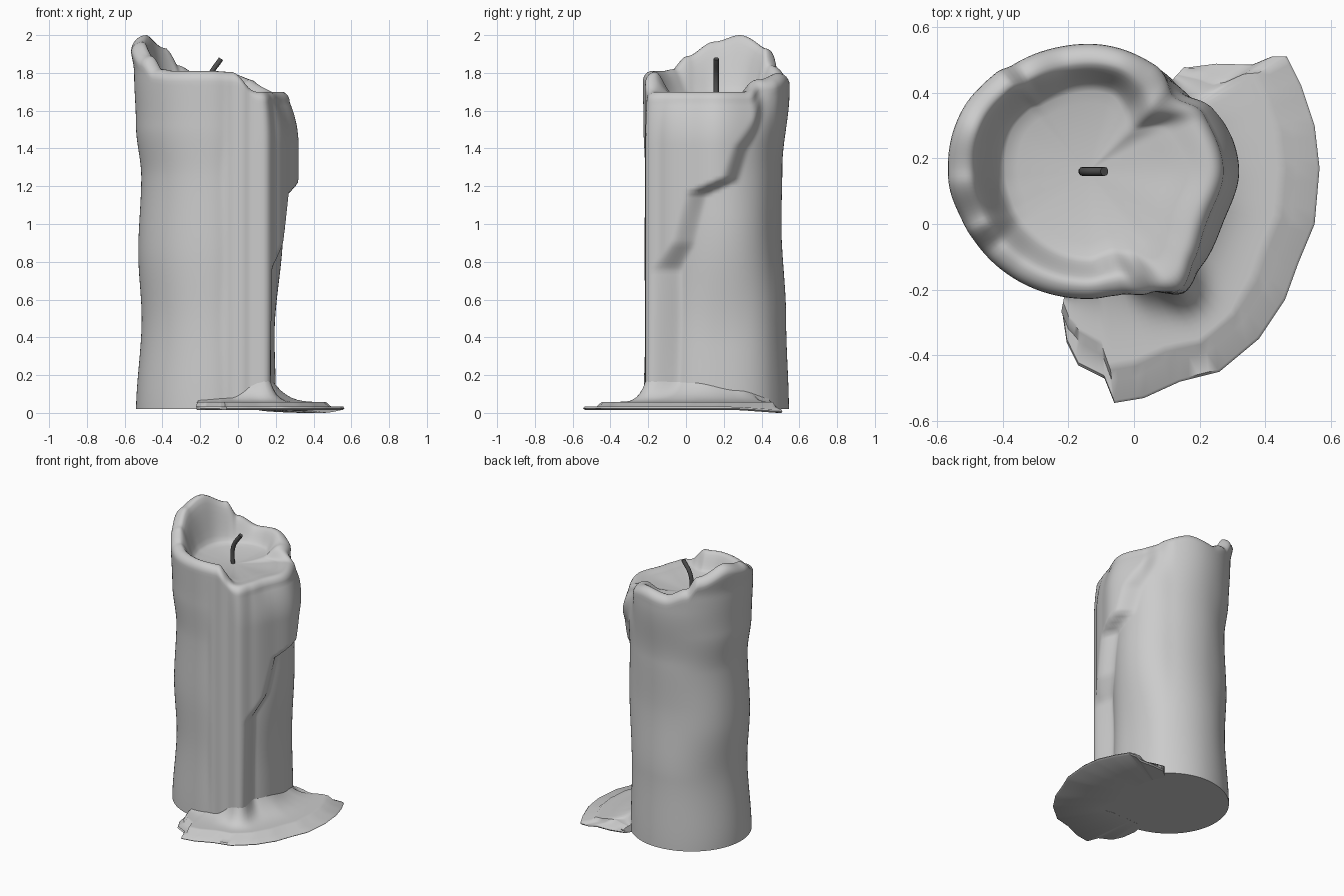
import bpy, bmesh, math

if "Cube" in bpy.data.objects:
    bpy.data.objects.remove(bpy.data.objects["Cube"])

CX, CY, BASE = -0.14, 0.16, 0.02          # candle axis and underside height


def smooth(t):
    t = max(0.0, min(1.0, t))
    return t * t * (3 - 2 * t)


def interp(table, x, ease=True):
    """Eased lookup in a short list of (key, value) pairs."""
    if x <= table[0][0]:
        return table[0][1]
    for (a, va), (b, vb) in zip(table, table[1:]):
        if x <= b:
            t = (x - a) / (b - a)
            return va + (vb - va) * (smooth(t) if ease else t)
    return table[-1][1]


# Angles run from -90 (front) through 0 (right), 90 (back), 180 (left) to 270
BODY = [(-90, .385), (-60, .368), (-30, .35), (0, .342), (50, .38), (90, .385), (180, .40), (270, .385)]
WAVE = [(0, 0), (.5, -.03), (.85, -.012), (1.25, -.028), (1.52, 0), (1.8, .01), (1.95, .03)]
WAVE_BACK = [(0, 0), (.5, -.015), (1.0, -.04), (1.3, -.035), (1.7, .003), (1.8, .005), (1.95, .03)]
DRIP = [(-90, .33), (-76, .385), (-63, .415), (-51, .472), (-40, .45), (-21, .44), (0, .46), (27, .44), (48, .385)]
DRIP_EDGE = [(0, -42), (.76, -40), (.9, -25), (1.16, -15), (1.24, 11), (1.4, 18), (1.6, 39), (1.72, 52)]
RIM = [(-90, 1.81), (-72, 1.805), (-54, 1.70), (25, 1.70), (48, 1.765), (75, 1.80), (100, 1.785),
       (122, 1.84), (133, 1.93), (160, 2.0), (182, 1.965), (205, 1.89), (220, 1.82), (235, 1.81), (270, 1.81)]
RIM_WIDTH = [(-90, .12), (-66, .14), (-40, .11), (0, .11), (30, .12), (50, .17), (75, .13), (130, .14),
             (180, .16), (220, .14), (270, .12)]
PUDDLE_RISE = [(-101, .01), (-75, .02), (-52, .11), (-20, .10), (20, .06), (48, .02)]


def wall_radius(deg, z):
    left = smooth((deg - 100) / 60)
    side = 0.35 + 0.65 * smooth((deg - 30) / 60) * smooth((270 - deg) / 70)
    wave = interp(WAVE_BACK, z) * (1 - left) + interp(WAVE, z) * left
    if deg < 20 or deg > 225:
        wave = interp(WAVE, z)
    elif deg < 60:
        k = smooth((deg - 20) / 40)
        wave = interp(WAVE, z) * (1 - k) + interp(WAVE_BACK, z) * k
    r = interp(BODY, deg) + wave * side
    # the right side swells gently below the run
    r += .045 * smooth((z - .35) / .7) * smooth(1 - abs(deg - 8) / 48)
    if deg < 65:
        # thick run of wax, its back edge stepping down the right side
        mask = smooth((interp(DRIP_EDGE, z, False) + 9 - deg) / 17)
        fade = 0.3 + 0.5 * smooth((deg + 50) / 25)
        top = max(0.0, (z - 1.42) / 0.28)
        d = interp(DRIP, deg) - r
        r += (d + math.sqrt(d * d + .0001)) / 2 * mask * smooth((deg + 92) / 12)
        # shoulder rounding over towards the lip
        r -= .09 * fade * min(1.0, top * top) * smooth((deg + 62) / 15) * smooth((58 - deg) / 25)
    return r


def polar(deg, r, z):
    a = math.radians(deg)
    return (CX + r * math.cos(a), CY + r * math.sin(a), z)


def bridge(bm, a, b, closed=True):
    n = len(a)
    for i in range(n if closed else n - 1):
        j = (i + 1) % n
        bm.faces.new((a[i], a[j], b[j], b[i]))


def finish(bm, name, angle):
    bmesh.ops.recalc_face_normals(bm, faces=bm.faces)
    me = bpy.data.meshes.new(name)
    bm.to_mesh(me)
    bm.free()
    ob = bpy.data.objects.new(name, me)
    bpy.context.collection.objects.link(ob)
    bpy.ops.object.select_all(action='DESELECT')
    ob.select_set(True)
    bpy.context.view_layer.objects.active = ob
    bpy.ops.object.shade_smooth_by_angle(angle=math.radians(angle))
    return ob


# Candle body: wall, rounded rim and melted pool as rings
N, ROWS, POOL = 180, 80, 1.69


def column(deg):
    h, w, d = interp(RIM, deg), interp(RIM_WIDTH, deg), 0.055
    pts = []
    for i in range(ROWS + 1):
        z = BASE + (h - d - BASE) * i / ROWS
        pts.append((wall_radius(deg, z), z))
    r = pts[-1][0]
    for i in range(1, 7):
        a = math.pi / 2 * i / 6
        pts.append((r - .4 * w * (1 - math.cos(a)), h - d + d * math.sin(a)))
    for i in range(1, 9):
        s = i / 8
        pts.append((r - w * (.4 + .7 * s), h + (POOL - h) * smooth(s)))
    rp = pts[-1][0]
    for s in (.85, .65, .4, .2):
        pts.append((rp * s, POOL - .025 * (1 - s * s)))
    return pts


bm = bmesh.new()
degs = [-90 + 360 * i / N for i in range(N)]
cols = [[bm.verts.new(polar(d, r, z)) for r, z in column(d)] for d in degs]
for i in range(N):
    bridge(bm, cols[i], cols[(i + 1) % N], closed=False)
for k, z in ((0, BASE), (-1, POOL - .026)):
    c = bm.verts.new((CX, CY, z))
    for i in range(N):
        bm.faces.new((cols[i][k], cols[(i + 1) % N][k], c))
finish(bm, "candle_body", 60)

# Spilled wax puddle: a section swept along its ragged outline
OUTLINE = [(-.22, -.26), (-.205, -.36), (-.17, -.43), (-.09, -.47), (-.06, -.545), (.03, -.53), (.14, -.48),
           (.26, -.45), (.38, -.35), (.46, -.23), (.50, -.12), (.55, 0), (.565, .17), (.55, .30),
           (.51, .42), (.465, .51), (.42, .51), (.36, .485), (.25, .488), (.15, .475)]
bm = bmesh.new()
sections = []
for (x0, y0), (x1, y1) in zip(OUTLINE, OUTLINE[1:] + OUTLINE[-1:]):
    for s in ((0, .25, .5, .75) if (x0, y0) != (x1, y1) else (0,)):
        dx, dy = x0 + (x1 - x0) * s - CX, y0 + (y1 - y0) * s - CY
        deg, ro = math.degrees(math.atan2(dy, dx)), math.hypot(dx, dy)
        rw = wall_radius(deg + 360 if deg < -90 else deg, .15)
        gap = max(.03, ro - rw)
        sag = .016 * smooth(1 - abs(deg - 32) / 28)
        low = .016 - sag
        ridge = ro - .1 * min(1, gap / .2)
        rise = interp(PUDDLE_RISE, deg)
        prof = [(rw - .06, .019), (ro - .01, low), (ro, low + .008), (ro - .008, low + .017),
                (ridge + .03, .032), (ridge, .058)]
        for k in range(1, 11):
            t = k / 9
            prof.append((ridge + (rw - ridge) * t, .058 + rise * t ** 3.5))
        sections.append([bm.verts.new(polar(deg, r, z)) for r, z in prof])
for a, b in zip(sections, sections[1:]):
    bridge(bm, a, b)
bm.faces.new(sections[0])
bm.faces.new(sections[-1])
finish(bm, "wax_puddle", 50)

# Wick: short bent cord
cu = bpy.data.curves.new("wick", 'CURVE')
cu.dimensions = '3D'
cu.bevel_depth, cu.bevel_resolution, cu.use_fill_caps = .014, 3, True
sp = cu.splines.new('BEZIER')
path = [(-.15, 1.63), (-.148, 1.78), (-.09, 1.875)]
sp.bezier_points.add(len(path) - 1)
for p, (x, z) in zip(sp.bezier_points, path):
    p.co = (x, CY, z)
    p.handle_left_type = p.handle_right_type = 'AUTO'
wick = bpy.data.objects.new("wick", cu)
bpy.context.collection.objects.link(wick)
mat = bpy.data.materials.new("dark_wick")
mat.diffuse_color = (.08, .08, .08, 1)
mat.use_nodes = True
mat.node_tree.nodes["Principled BSDF"].inputs["Base Color"].default_value = mat.diffuse_color
cu.materials.append(mat)
